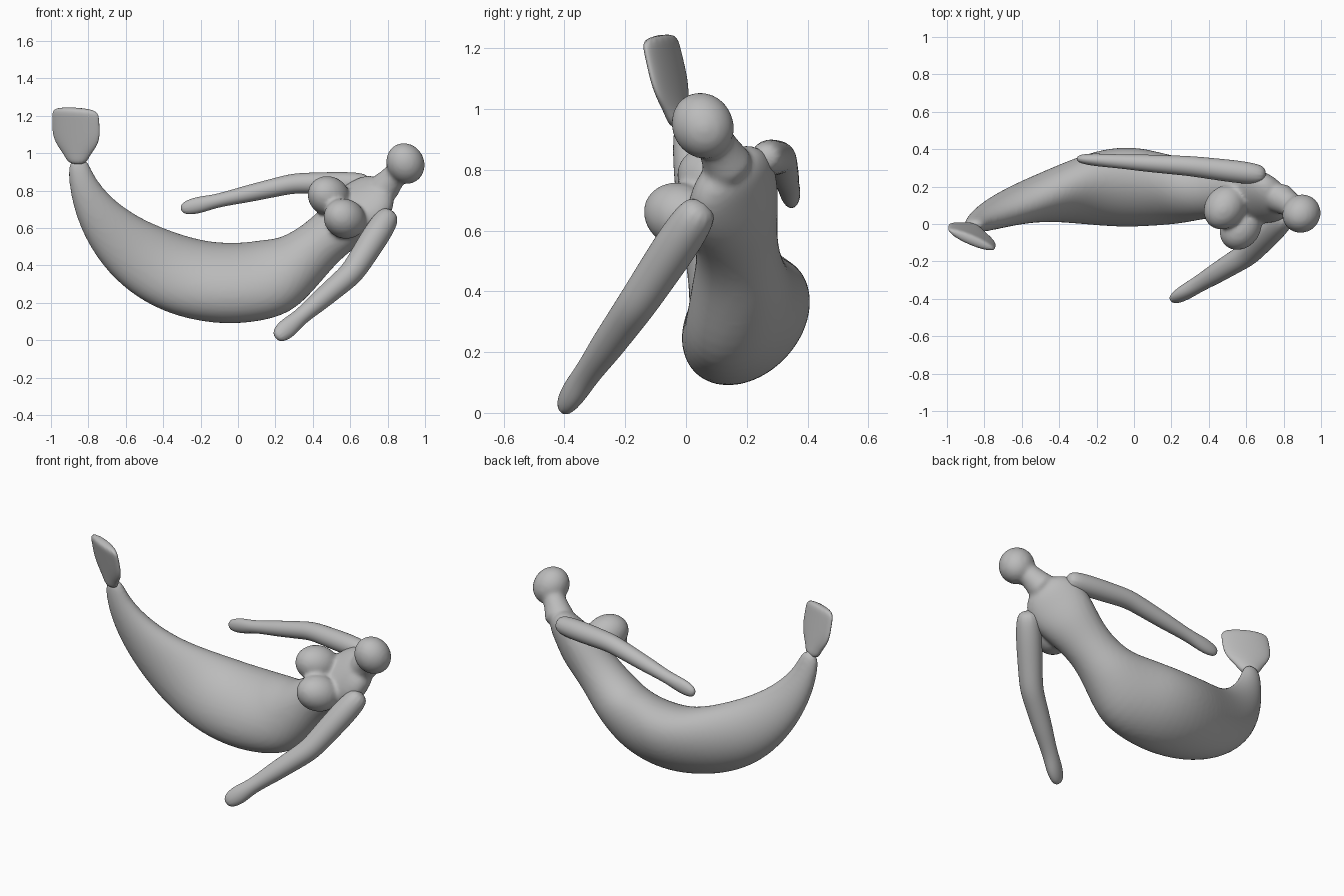
import bpy, bmesh, math
from mathutils import Vector, Matrix

cube = bpy.data.objects.get("Cube")
if cube:
    bpy.data.objects.remove(cube, do_unlink=True)

clay = bpy.data.materials.new("grey_clay")
clay.use_nodes = True
clay.diffuse_color = (.5, .5, .5, 1)
clay.node_tree.nodes["Principled BSDF"].inputs["Base Color"].default_value = clay.diffuse_color


def finish(name, bm, fuse=False):
    """Turn a bmesh into a smooth object, optionally fusing overlapping forms into one skin."""
    bmesh.ops.recalc_face_normals(bm, faces=bm.faces)
    mesh = bpy.data.meshes.new(name)
    bm.to_mesh(mesh)
    bm.free()
    mesh.materials.append(clay)
    for poly in mesh.polygons:
        poly.use_smooth = True
    obj = bpy.data.objects.new(name, mesh)
    bpy.context.collection.objects.link(obj)
    subdivision = obj.modifiers.new("smooth_form", 'SUBSURF')
    subdivision.levels = subdivision.render_levels = 2
    if fuse:
        skin = obj.modifiers.new("fused_skin", 'REMESH')
        skin.mode = 'VOXEL'
        skin.voxel_size = .012
        skin.use_smooth_shade = True
        blend = obj.modifiers.new("soft_joins", 'SMOOTH')
        blend.iterations = 8


def straight(start, end, count):
    """Evenly spaced points from start to end."""
    start, end = Vector(start), Vector(end)
    return [start.lerp(end, i / (count - 1)) for i in range(count)]


def loft(bm, centres, depths, widths, rolls=None, axis=(0, 1, 0), sides=16):
    """Skin ellipses along a path; widths run along axis, rolls turn them about the path."""
    rings = []
    last = len(centres) - 1
    for i, centre in enumerate(centres):
        along = (centres[min(i + 1, last)] - centres[max(i - 1, 0)]).normalized()
        wide = Vector(axis)
        wide = (wide - along * wide.dot(along)).normalized()
        deep = along.cross(wide)
        turn = Matrix.Rotation(-rolls[i] if rolls else 0, 3, along)
        ring = []
        for k in range(sides):
            angle = math.tau * k / sides
            offset = deep * depths[i] * math.cos(angle) + wide * widths[i] * math.sin(angle)
            ring.append(bm.verts.new(centre + turn @ offset))
        rings.append(ring)
    for lower, upper in zip(rings, rings[1:]):
        for k in range(sides):
            following = (k + 1) % sides
            bm.faces.new((lower[k], lower[following], upper[following], upper[k]))
    bm.faces.new(rings[0])
    bm.faces.new(rings[-1])


def ellipsoid(bm, centre, radius, length, direction):
    """Ball stretched to the given length along direction."""
    turn = Vector(direction).to_track_quat('Z', 'Y').to_matrix().to_4x4()
    stretch = Matrix.Diagonal((radius, radius, length, 1))
    bmesh.ops.create_uvsphere(bm, u_segments=16, v_segments=10, radius=1,
                              matrix=Matrix.Translation(centre) @ turn @ stretch)


def arm(name, shoulder, elbow, fingertip, girth):
    """Tapered arm with a narrow wrist and a flattened hand."""
    centres = straight(shoulder, elbow, 5)[:-1] + straight(elbow, fingertip, 8)
    profile = [.8, 1, 1, .95, .9, .85, .8, .75, .65, .6, .8, .5]
    depths = [girth * p for p in profile]
    # The hand, beyond the wrist, is thinner than it is broad
    widths = [d * (.7 if i > len(depths) - 3 else 1) for i, d in enumerate(depths)]
    bm = bmesh.new()
    loft(bm, centres, depths, widths, sides=12)
    finish(name, bm)


# Tail: sweeps down a quarter ellipse, swelling and turning towards the hips
centres, depths, widths, rolls = [], [], [], []
twist = math.radians(45)
for degrees in range(180, 290, 12):
    angle = math.radians(degrees)
    drop = abs(math.sin(angle))
    centres.append(Vector((.82 * math.cos(angle) - .04, .21 * drop ** 1.8 - .01, .98 - .68 * drop ** 1.15)))
    depths.append(.05 + .2 * drop ** 1.5)
    widths.append(.03 + .1 * drop + .06 * drop ** 6)
    rolls.append(twist * drop ** 8)

# Torso: leans away from the hips, with the chest turned to the front
centres += straight((.33, .18, .42), (.8, .14, .83), 6)
depths += [.17, .14, .145, .175, .19, .11]
widths += [.16, .14, .13, .13, .1, .07]
rolls += [twist] * 6
body = bmesh.new()
loft(body, centres, depths, widths, rolls)

# Neck and head
neck_radii = [.1, .075, .065, .06]
loft(body, straight((.76, .15, .79), (.89, .07, .94), 4), neck_radii, neck_radii)
ellipsoid(body, (.895, .055, .945), .105, .115, (-1, -1, 2))

# Breasts, pushed out along the chest's facing direction
facing = (-.5, -.7, .3)
ellipsoid(body, (.485, .09, .77), .11, .13, facing)
ellipsoid(body, (.57, -.02, .65), .11, .13, facing)
finish("body", body, fuse=True)

# Right arm reaches back along the tail, left arm down to the ground
arm("right_arm", (.71, .26, .84), (.3, .31, .84), (-.31, .35, .7), .062)
arm("left_arm", (.82, .06, .69), (.61, -.16, .36), (.2, -.41, .01), .075)

# Flat flared fin, set at an angle across the tail tip
fin_widths = [.05, .075, .12, .14, .14, .14, .13]
fin = bmesh.new()
loft(fin, straight((-.86, -.02, .94), (-.87, -.09, 1.245), len(fin_widths)),
     [.03] * len(fin_widths), fin_widths, axis=(.9, -.4, 0))
finish("tail_fin", fin)
